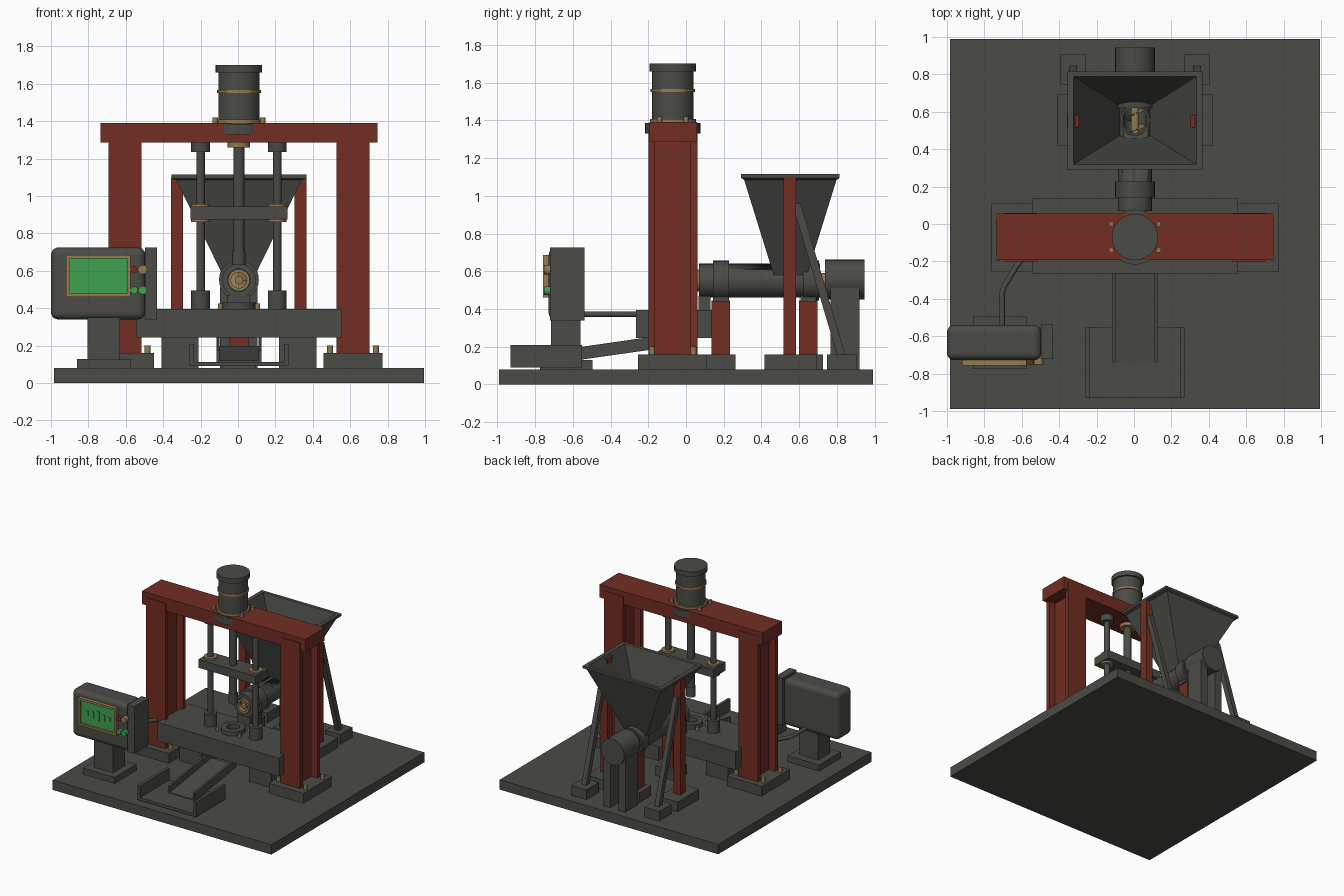
import bpy, bmesh, math
from mathutils import Vector

if "Cube" in bpy.data.objects:
    bpy.data.objects.remove(bpy.data.objects["Cube"], do_unlink=True)


def material(name, rgb):
    m = bpy.data.materials.new(name)
    m.use_nodes = True
    m.diffuse_color = (*rgb, 1)
    m.node_tree.nodes["Principled BSDF"].inputs["Base Color"].default_value = (*rgb, 1)
    return m


GREY = material("dark grey steel", (0.07, 0.072, 0.062))
RED = material("oxide red paint", (0.17, 0.027, 0.016))
GOLD = material("brass", (0.30, 0.20, 0.085))
GREEN = material("screen green", (0.05, 0.36, 0.08))

CX = 0.005   # machine centre line
PY = -0.07   # press axis
BZ = 0.55    # barrel axis height
HY = 0.553   # hopper axis


def finish(name, bm, mat, smooth=False):
    bmesh.ops.recalc_face_normals(bm, faces=bm.faces)
    me = bpy.data.meshes.new(name)
    bm.to_mesh(me)
    bm.free()
    me.materials.append(mat)
    if smooth:
        for p in me.polygons:
            p.use_smooth = True
        me.set_sharp_from_angle(angle=math.radians(35))
    ob = bpy.data.objects.new(name, me)
    bpy.context.collection.objects.link(ob)
    return ob


def loft(name, loops, mat, wrap=False):
    """Skin a list of point loops, capped at the ends or wrapped round."""
    bm = bmesh.new()
    rows = [[bm.verts.new(p) for p in loop] for loop in loops]
    n = len(rows[0])
    pairs = list(zip(rows, rows[1:])) + ([(rows[-1], rows[0])] if wrap else [])
    for a, b in pairs:
        for i in range(n):
            j = (i + 1) % n
            bm.faces.new((a[i], a[j], b[j], b[i]))
    if not wrap:
        bm.faces.new(rows[0])
        bm.faces.new(rows[-1])
    return finish(name, bm, mat)


def rect(cx, cy, hx, hy, z):
    return [(cx + sx * hx, cy + sy * hy, z) for sx, sy in ((-1, -1), (1, -1), (1, 1), (-1, 1))]


def box(name, x, y, z, mat=GREY):
    c, h = ((x[0] + x[1]) / 2, (y[0] + y[1]) / 2), ((x[1] - x[0]) / 2, (y[1] - y[0]) / 2)
    return loft(name, [rect(*c, *h, z[0]), rect(*c, *h, z[1])], mat)


def cyl(name, start, end, r, mat=GREY, inner=0, steps=32):
    """Rod or tube between two points."""
    start, end = Vector(start), Vector(end)
    length = (end - start).length
    bm = bmesh.new()
    vs = [bm.verts.new((a, 0, b)) for a, b in ((inner, 0), (r, 0), (r, length), (inner, length))]
    es = [bm.edges.new(pair) for pair in zip(vs, vs[1:])]
    if inner:
        es.append(bm.edges.new((vs[-1], vs[0])))
    bmesh.ops.spin(bm, geom=vs + es, cent=(0, 0, 0), axis=(0, 0, 1), angle=math.tau, steps=steps)
    bmesh.ops.remove_doubles(bm, verts=bm.verts, dist=1e-5)
    ob = finish(name, bm, mat, True)
    ob.rotation_euler = (end - start).to_track_quat('Z', 'Y').to_euler()
    ob.location = start
    return ob


def post(name, x, y, z0, z1, r, mat=GREY, **kw):
    return cyl(name, (x, y, z0), (x, y, z1), r, mat, **kw)


def along_y(name, x, z, y0, y1, r, mat=GREY, **kw):
    return cyl(name, (x, y0, z), (x, y1, z), r, mat, **kw)


def channel(name, half, height, wall, y0, z0, y1, z1):
    """Open U-shaped trough running along y."""
    i = half - wall
    prof = [(-half, 0), (half, 0), (half, height), (i, height), (i, wall), (-i, wall), (-i, height), (-half, height)]
    return loft(name, [[(CX + a, y, z + b) for a, b in prof] for y, z in ((y0, z0), (y1, z1))], GREY)


# Base plate
box("base_plate", (-0.985, 0.995), (-0.99, 0.99), (0, 0.08))

# Press frame: I-section columns, feet, bolts and top beam
for side, s in (("right", -1), ("left", 1)):
    x = CX + s * 0.61
    quarter = [(0.088, -0.13), (0.088, -0.095), (0.03, -0.095)]
    right = quarter + [(a, -b) for a, b in reversed(quarter)]
    section = right + [(-a, b) for a, b in reversed(right)]
    loft(side + "_column", [[(x + a, PY + b, z) for a, b in section] for z in (0.16, 1.35)], RED)
    box(side + "_column_foot", (x - 0.157, x + 0.157), (-0.255, 0.11), (0.08, 0.16))
    for dx in (-0.122, 0.122):
        for dy in (-0.11, 0.11):
            post(side + "_foot_bolt", x + dx, PY + dy, 0.16, 0.2, 0.016, GOLD, steps=12)
box("top_beam", (CX - 0.74, CX + 0.74), (-0.193, 0.057), (1.285, 1.39), RED)

# Press drive on top of the beam
post("drive_flange", CX, PY, 1.33, 1.385, 0.147)
post("drive_base_ring", CX, PY, 1.39, 1.408, 0.122, GOLD)
post("drive_body", CX, PY, 1.39, 1.66, 0.11)
post("drive_band", CX, PY, 1.55, 1.566, 0.117, GOLD)
post("drive_cap", CX, PY, 1.66, 1.7, 0.124)
for dx in (-0.127, 0.127):
    for dy in (-0.07, 0.07):
        post("drive_bolt", CX + dx, PY + dy, 1.39, 1.42, 0.014, GOLD, steps=12)

# Ram, guide rods and crosshead
post("ram_collar", CX, PY, 1.26, 1.285, 0.06, GOLD)
post("ram_rod", CX, PY, 0.65, 1.28, 0.03)
post("ram_punch", CX, PY, 0.63, 0.71, 0.036)
box("crosshead", (CX - 0.26, CX + 0.26), (PY - 0.08, PY + 0.08), (0.875, 0.943))
for s in (-1, 1):
    x = CX + s * 0.205
    post("guide_rod", x, PY, 0.4, 1.285, 0.023)
    post("guide_top_collar", x, PY, 1.235, 1.285, 0.05)
    post("guide_bottom_collar", x, PY, 0.395, 0.495, 0.05)
    post("upper_bushing", x, PY, 0.943, 0.957, 0.05, GOLD)
    post("lower_bushing", x, PY, 0.861, 0.875, 0.05, GOLD)

# Work table with mould ring
box("work_table", (CX - 0.55, CX + 0.55), (-0.265, 0.135), (0.245, 0.395))
for s in (-1, 1):
    x = CX + s * 0.315
    box("table_leg", (x - 0.1, x + 0.1), (-0.17, 0.04), (0.08, 0.245))
post("mould_ring", CX, PY, 0.395, 0.43, 0.09, inner=0.05)
for dx in (-0.1, 0.1):
    for dy in (-0.06, 0.06):
        post("mould_bolt", CX + dx, PY + dy, 0.395, 0.425, 0.013, GOLD, steps=12)

# Outlet chute and catch tray
channel("outlet_chute", 0.12, 0.068, 0.016, -0.74, 0.105, -0.2, 0.182)
channel("catch_tray", 0.265, 0.12, 0.024, -0.93, 0.09, -0.55, 0.09)

# Extruder barrel with feed opening
barrel = along_y("extruder_barrel", CX, BZ, 0.07, 0.71, 0.09, inner=0.06)
cutter = post("feed_cutter", CX, HY, BZ, 0.75, 0.068)
cutter.hide_render = True
cutter.hide_set(True)
cut = barrel.modifiers.new("feed_opening", 'BOOLEAN')
cut.object = cutter
cut.operation = 'DIFFERENCE'
along_y("front_barrel_collar", CX, BZ, 0.143, 0.228, 0.106, inner=0.085)
along_y("rear_barrel_collar", CX, BZ, 0.62, 0.705, 0.106, inner=0.085)
along_y("nozzle_ring", CX, BZ, 0.055, 0.09, 0.058, GOLD, inner=0.042)
box("nozzle_block", (CX - 0.06, CX + 0.06), (0.065, 0.13), (0.395, 0.47))

# Feed screw: shaft and helical flight
along_y("screw_shaft", CX, BZ, 0.065, 0.72, 0.022, GOLD)
bm = bmesh.new()
v = [bm.verts.new((CX + r, 0.08, BZ)) for r in (0.02, 0.056)]
e = bm.edges.new(v)
turns, steps = 7, 168
bmesh.ops.spin(bm, geom=v + [e], cent=(CX, 0.08, BZ), axis=(0, 1, 0),
               dvec=(0, 0.62 / steps, 0), angle=math.tau * turns, steps=steps)
finish("screw_flight", bm, GOLD, True)

# Barrel supports
for y in (0.185, 0.648):
    box("barrel_post", (CX - 0.05, CX + 0.05), (y - 0.049, y + 0.049), (0.16, 0.445), RED)
    box("barrel_saddle", (CX - 0.06, CX + 0.06), (y - 0.042, y + 0.042), (0.44, 0.475))
    box("barrel_post_foot", (CX - 0.09, CX + 0.09), (y - 0.077, y + 0.077), (0.08, 0.16))

# Extruder motor on two legs
along_y("motor_coupling", CX, BZ, 0.7, 0.75, 0.04, GOLD)
along_y("extruder_motor", CX, 0.555, 0.737, 0.945, 0.106)
for s in (-1, 1):
    x = CX + s * 0.068
    box("motor_leg", (x - 0.032, x + 0.032), (0.765, 0.92), (0.08, 0.51))

# Hopper: flared bin with a lip, hollow inside
hopper = [(0.088, 0.088, 0.58), (0.335, 0.245, 1.085), (0.36, 0.262, 1.095), (0.36, 0.262, 1.115),
          (0.328, 0.235, 1.115), (0.078, 0.078, 0.58)]
loft("hopper", [rect(CX, HY, *h) for h in hopper], GREY, wrap=True)
post("hopper_throat", CX, HY, 0.57, 0.66, 0.08, inner=0.068)

# Hopper posts, struts and feet
for s in (-1, 1):
    x = CX + s * 0.33
    box("hopper_post", (x - 0.032, x + 0.032), (0.517, 0.583), (0.16, 1.1), RED)
    box("hopper_post_foot", (x - 0.085, x + 0.085), (0.417, 0.693), (0.08, 0.16))
    loft("hopper_strut", [rect(x, 0.585, 0.02, 0.022, 0.96), rect(x, 0.825, 0.02, 0.022, 0.15)], GREY)
    box("hopper_strut_foot", (x - 0.068, x + 0.068), (0.747, 0.907), (0.08, 0.16))

# Control cabinet on its pedestal
box("pedestal_foot", (-0.86, -0.575), (-0.775, -0.495), (0.08, 0.13))
box("pedestal", (-0.805, -0.63), (-0.715, -0.56), (0.13, 0.36))
cabinet = box("control_cabinet", (-1.0, -0.495), (-0.728, -0.54), (0.34, 0.725))
bevel = cabinet.modifiers.new("rounded_edges", 'BEVEL')
bevel.width = 0.04
bevel.segments = 5
box("cabinet_side_panel", (-0.497, -0.433), (-0.722, -0.537), (0.34, 0.725))

# Screen with frame and bar display
x0, x1, z0, z1, w = -0.92, -0.575, 0.46, 0.685, 0.018
for zz in ((z0, z0 + w), (z1 - w, z1)):
    box("screen_frame_rail", (x0, x1), (-0.757, -0.725), zz, GOLD)
for xx in ((x0, x0 + w), (x1 - w, x1)):
    box("screen_frame_stile", xx, (-0.757, -0.725), (z0 + w, z1 - w), GOLD)
box("screen", (x0 + w, x1 - w), (-0.742, -0.725), (z0 + w, z1 - w), GREEN)
for i, h in enumerate((0.018, 0.025, 0.04, 0.025, 0.018)):
    x = -0.845 + i * 0.05
    box("display_bar", (x - 0.009, x + 0.009), (-0.748, -0.74), (0.572 - h, 0.572 + h), GREEN)

# Buttons
for name, x, z, r, mat in (("stop_button", -0.555, 0.607, 0.02, RED), ("dial", -0.51, 0.607, 0.025, GOLD),
                           ("start_button", -0.555, 0.497, 0.02, GREEN), ("run_button", -0.51, 0.497, 0.023, GREEN)):
    along_y(name, x, z, -0.752, -0.7, r, mat, steps=20)

# Cable from cabinet to frame
curve = bpy.data.curves.new("control_cable", 'CURVE')
curve.dimensions = '3D'
curve.bevel_depth = 0.015
spline = curve.splines.new('POLY')
path = [(-0.705, -0.55), (-0.705, -0.37), (-0.695, -0.335), (-0.63, -0.23), (-0.6, -0.19)]
spline.points.add(len(path) - 1)
for p, (x, y) in zip(spline.points, path):
    p.co = (x, y, 0.372, 1)
curve.materials.append(GREY)
bpy.context.collection.objects.link(bpy.data.objects.new("control_cable", curve))
